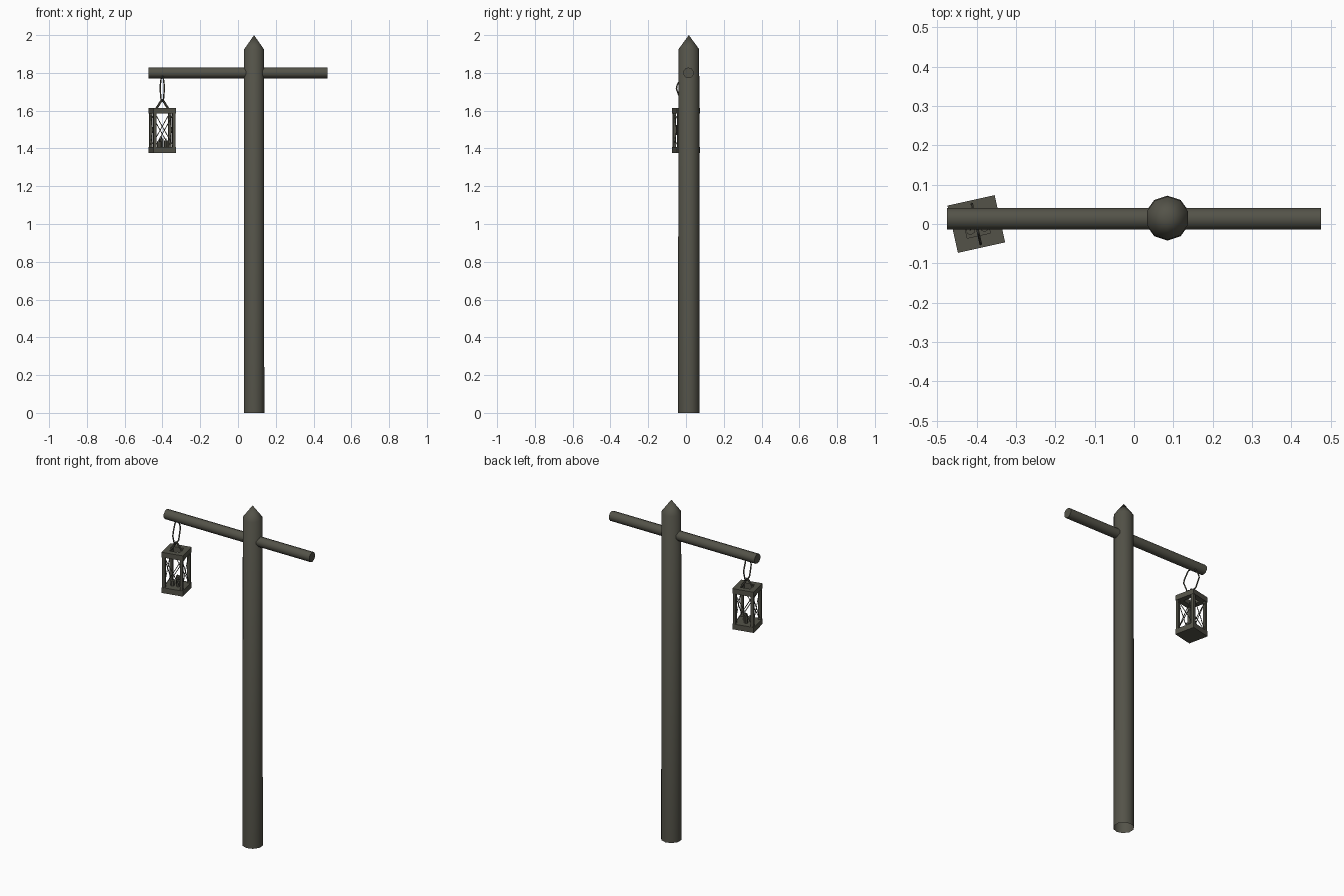
import bpy, bmesh, math
from mathutils import Vector, Matrix

if "Cube" in bpy.data.objects:
    bpy.data.objects.remove(bpy.data.objects["Cube"])

mat = bpy.data.materials.new("weathered dark olive")
mat.diffuse_color = (0.088, 0.086, 0.066, 1)
mat.use_nodes = True
mat.node_tree.nodes["Principled BSDF"].inputs["Base Color"].default_value = mat.diffuse_color


def finish(name, bm, smooth=False, matrix=None):
    bmesh.ops.recalc_face_normals(bm, faces=bm.faces)
    me = bpy.data.meshes.new(name)
    bm.to_mesh(me)
    bm.free()
    me.materials.append(mat)
    ob = bpy.data.objects.new(name, me)
    bpy.context.collection.objects.link(ob)
    if matrix:
        ob.matrix_world = matrix
    if smooth:
        bpy.ops.object.select_all(action='DESELECT')
        ob.select_set(True)
        bpy.context.view_layer.objects.active = ob
        bpy.ops.object.shade_smooth_by_angle(angle=math.radians(40))
    return ob


def box(bm, c, s):
    m = Matrix.Translation(c) @ Matrix.Diagonal((*s, 1))
    bmesh.ops.create_cube(bm, size=1, matrix=m)


def rod(bm, a, b, r, sides=6, caps=True, spin=0.0):
    a, b = Vector(a), Vector(b)
    d = b - a
    m = (Matrix.Translation((a + b) / 2) @ d.to_track_quat('Z', 'Y').to_matrix().to_4x4()
         @ Matrix.Rotation(spin, 4, 'Z'))
    bmesh.ops.create_cone(bm, cap_ends=caps, segments=sides, radius1=r, radius2=r,
                          depth=d.length, matrix=m)


# post: ten-sided, pointed top, open underneath
bm = bmesh.new()
rings = []
for r, z in ((0.057, 0), (0.055, 1.925)):
    rings.append([bm.verts.new((r * math.sin(i * math.tau / 10), r * math.cos(i * math.tau / 10), z))
                  for i in range(10)])
tip = bm.verts.new((0, 0, 2))
for i in range(10):
    j = (i + 1) % 10
    bm.faces.new((rings[0][i], rings[0][j], rings[1][j], rings[1][i]))
    bm.faces.new((rings[1][i], rings[1][j], tip))
finish("post", bm, True, Matrix.Translation((0.085, 0.015, 0)))

# crossbar
bm = bmesh.new()
rod(bm, (-0.475, 0.013, 1.8), (0.475, 0.013, 1.8), 0.0285, 10)
finish("crossbar", bm, True)

# lantern parts share one turned frame
L = Matrix.Translation((-0.401, 0, 0)) @ Matrix.Rotation(math.radians(-77.5 + 90), 4, 'Z')
H = 0.0615

bm = bmesh.new()
box(bm, (0, 0, 1.391), (2 * H, 2 * H, 0.032))
finish("lantern_base", bm, matrix=L)

# roof frame with a square opening
bm = bmesh.new()
hole = 0.03
w = H - hole
for s in (-1, 1):
    box(bm, (0, s * (hole + w / 2), 1.6), (2 * H, w, 0.03))
    box(bm, (s * (hole + w / 2), 0, 1.6), (w, 2 * hole, 0.03))
finish("lantern_roof", bm, matrix=L)

# corner posts
bm = bmesh.new()
for sx in (-1, 1):
    for sy in (-1, 1):
        box(bm, (sx * (H - 0.01), sy * (H - 0.01), 1.496), (0.016, 0.016, 0.18))
finish("lantern_corner_posts", bm, matrix=L)

# crossed wires on all four sides
bm = bmesh.new()
p = H - 0.01
for k in range(4):
    R = Matrix.Rotation(k * math.pi / 2, 3, 'Z')
    for s in (-1, 1):
        rod(bm, R @ Vector((-s * p, -p, 1.407)), R @ Vector((s * p, -p, 1.586)), 0.0022, 5)
finish("lantern_wires", bm, matrix=L)

# candles
bm = bmesh.new()
for x, y, h in ((0.0, 0.018, 0.045), (-0.018, -0.012, 0.03), (0.018, -0.012, 0.036)):
    rod(bm, (x, y, 1.405), (x, y, 1.407 + h), 0.012, 8)
    rod(bm, (x, y, 1.407 + h), (x, y, 1.417 + h), 0.002, 4)
finish("candles", bm, True, L)

# roof bracket: upturned V over the opening
bm = bmesh.new()
for s in (-1, 1):
    rod(bm, (s * 0.033, 0, 1.61), (0, 0, 1.66), 0.006, 6)
finish("lantern_bracket", bm, matrix=L)

# hanging loop up to the crossbar
bm = bmesh.new()
pts = [(0, 1.65), (0.03, 1.66), (0.052, 1.715), (0.048, 1.735), (0.022, 1.78), (0, 1.785)]
for s in (-1, 1):
    for (a, za), (b, zb) in zip(pts, pts[1:]):
        rod(bm, (0, s * a, za), (0, s * b, zb), 0.0038, 6)
finish("hanging_loop", bm, matrix=L)
